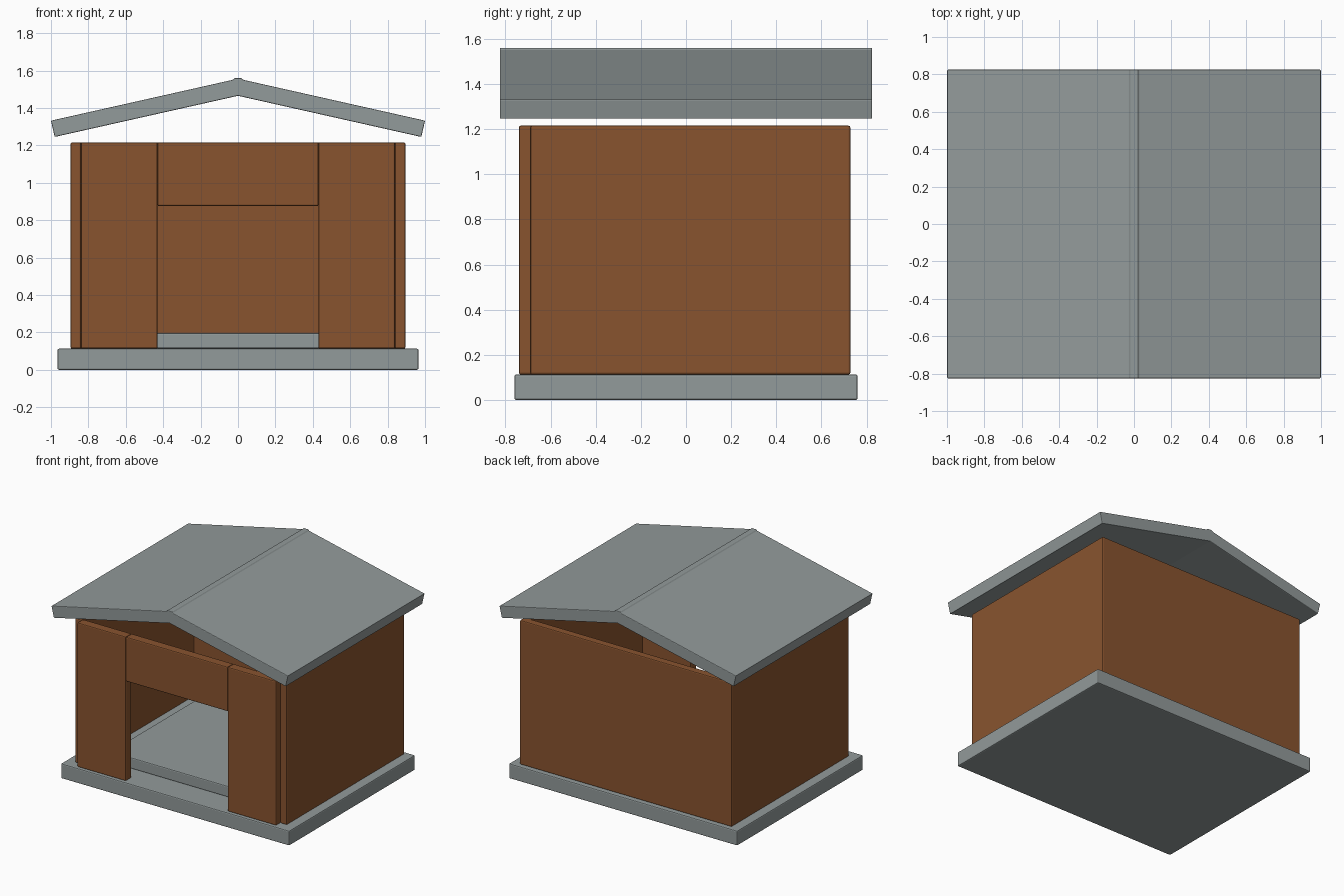
import bpy
import bmesh

if "Cube" in bpy.data.objects:
    bpy.data.objects.remove(bpy.data.objects["Cube"], do_unlink=True)


def make_material(name, rgb):
    mat = bpy.data.materials.new(name)
    mat.use_nodes = True
    color = (*rgb, 1.0)
    mat.diffuse_color = color
    mat.node_tree.nodes["Principled BSDF"].inputs["Base Color"].default_value = color
    return mat


WOOD = make_material("brown wood", (0.25, 0.088, 0.028))
GREY = make_material("grey", (0.29, 0.325, 0.325))


def extrude_profile(name, points, vector, mat, bevel=0.008):
    """Extrude a closed outline along a vector and soften its edges."""
    bm = bmesh.new()
    face = bm.faces.new([bm.verts.new(p) for p in points])
    result = bmesh.ops.extrude_face_region(bm, geom=[face])
    moved = [v for v in result["geom"] if isinstance(v, bmesh.types.BMVert)]
    bmesh.ops.translate(bm, verts=moved, vec=vector)
    bmesh.ops.recalc_face_normals(bm, faces=bm.faces)
    mesh = bpy.data.meshes.new(name)
    bm.to_mesh(mesh)
    bm.free()
    mesh.materials.append(mat)
    obj = bpy.data.objects.new(name, mesh)
    bpy.context.scene.collection.objects.link(obj)
    mod = obj.modifiers.new("soft_edges", "BEVEL")
    mod.width = bevel
    mod.segments = 2
    mod.limit_method = "ANGLE"
    return obj


def box(name, x, y, z, mat):
    corners = [(x[0], y[0], z[0]), (x[1], y[0], z[0]),
               (x[1], y[1], z[0]), (x[0], y[1], z[0])]
    return extrude_profile(name, corners, (0, 0, z[1] - z[0]), mat)


WALL_Z = (0.113, 1.215)
FRONT_Y = (-0.74, -0.67)

# Base plinth and raised inner floor
box("base", (-0.965, 0.965), (-0.76, 0.76), (0, 0.113), GREY)
box("inner_floor", (-0.695, 0.695), (-0.55, 0.55), (0.113, 0.197), GREY)

# Side and back walls as one U-shaped shell
half = [(0.84, 0.67), (0.84, -0.69), (0.895, -0.69), (0.895, 0.728)]
outline = half + [(-x, y) for x, y in reversed(half)]
extrude_profile("side_and_back_walls", [(x, y, WALL_Z[0]) for x, y in outline],
                (0, 0, WALL_Z[1] - WALL_Z[0]), WOOD)

# Front panels either side of the doorway, with the header above
box("front_panel_left", (0.43, 0.84), FRONT_Y, WALL_Z, WOOD)
box("front_panel_right", (-0.84, -0.43), FRONT_Y, WALL_Z, WOOD)
box("door_header", (-0.43, 0.43), FRONT_Y, (0.875, WALL_Z[1]), WOOD)

# Gabled roof with a low ridge strip
slope = [(0.02, 1.56), (0.025, 1.551), (1.0, 1.332), (0.98, 1.245)]
profile = slope + [(0, 1.465)] + [(-x, z) for x, z in reversed(slope)]
extrude_profile("roof", [(x, -0.825, z) for x, z in profile],
                (0, 1.65, 0), GREY, bevel=0.005)
